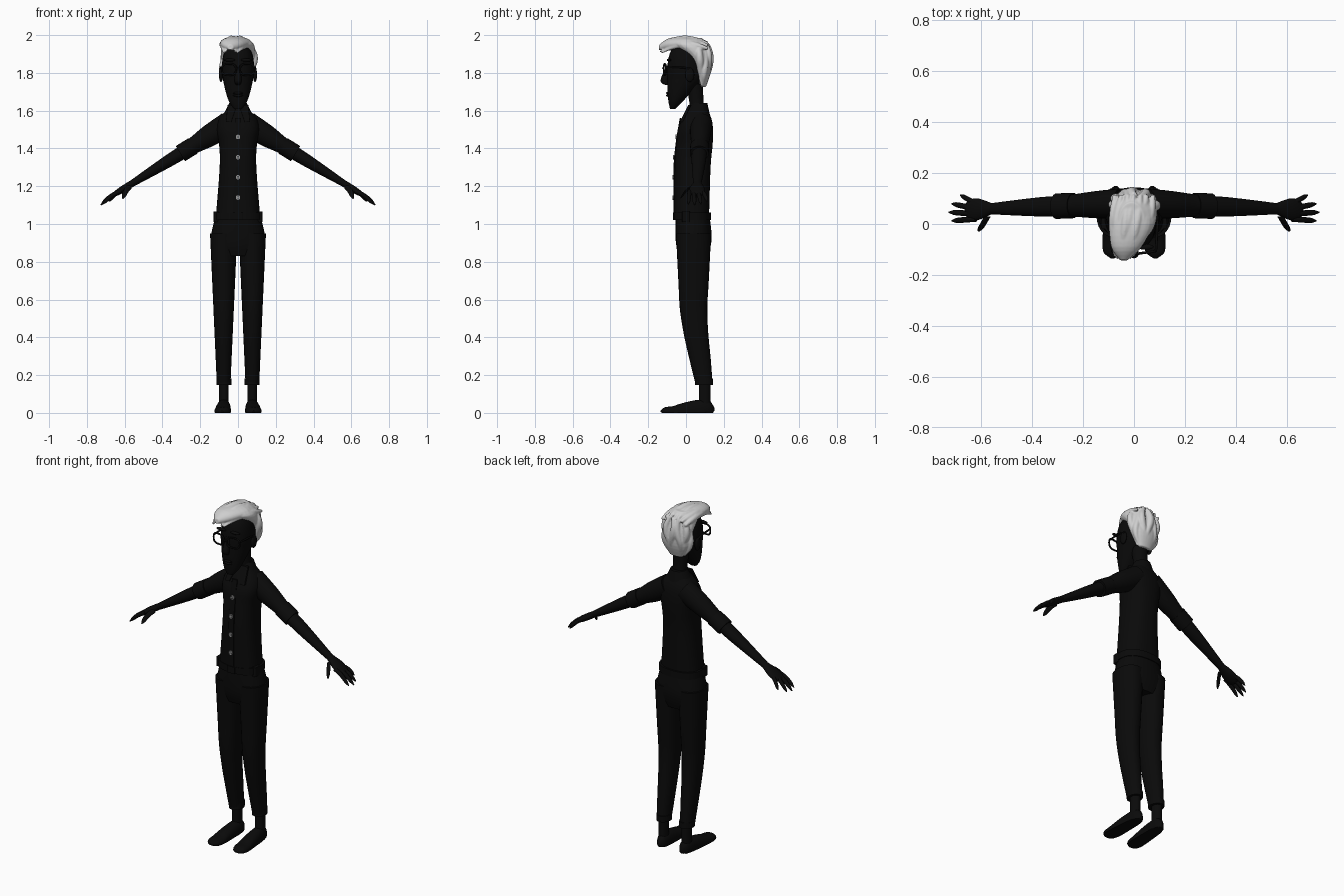
import bpy, bmesh, math
from math import cos, sin, pi
from mathutils import Vector, Matrix

if "Cube" in bpy.data.objects:
    bpy.data.objects.remove(bpy.data.objects["Cube"])

X, Y, Z = Vector((1, 0, 0)), Vector((0, 1, 0)), Vector((0, 0, 1))


def material(name, level):
    mat = bpy.data.materials.new(name)
    mat.use_nodes = True
    colour = (level, level, level, 1)
    mat.diffuse_color = colour
    mat.node_tree.nodes["Principled BSDF"].inputs["Base Color"].default_value = colour
    return mat


BLACK = material("black", .003)
PALE = material("pale grey hair", .62)
GREY = material("button grey", .3)


def signed_power(value, exponent):
    return math.copysign(abs(value) ** exponent, value)


def smooth_path(stations, steps):
    """Pass a smooth curve through stations of (x, y, z, half width, half depth)."""
    rows = [Vector(station) for station in stations]
    rows = [rows[0]] + rows + [rows[-1]]
    path = []
    for before, start, end, after in zip(rows, rows[1:], rows[2:], rows[3:]):
        for step in range(steps):
            t = step / steps
            bend = before * 2 - start * 5 + end * 4 - after
            twist = (start - end) * 3 + after - before
            path.append(start + (end - before + (bend + twist * t) * t) * t / 2)
    return path + [rows[-1]]


def loft(bm, stations, u=X, v=Y, power=2, steps=4, sides=24):
    """Skin rounded cross sections, spanned by u and v, along the stations."""
    rings = []
    for x, y, z, width, depth in smooth_path(stations, steps):
        ring = []
        for side in range(sides):
            angle = 2 * pi * side / sides
            across = u * width * signed_power(cos(angle), 2 / power)
            along = v * depth * signed_power(sin(angle), 2 / power)
            ring.append(bm.verts.new(Vector((x, y, z)) + across + along))
        rings.append(ring)
    for lower, upper in zip(rings, rings[1:]):
        for side in range(sides):
            following = (side + 1) % sides
            bm.faces.new((lower[side], lower[following], upper[following], upper[side]))
    bm.faces.new(rings[0])
    bm.faces.new(rings[-1])


def by_rule(rule, count):
    return [rule(i / count) for i in range(count + 1)]


def link(name, data, mat, mirror):
    ob = bpy.data.objects.new(name, data)
    bpy.context.collection.objects.link(ob)
    data.materials.append(mat)
    if mirror:
        ob.modifiers.new("Mirror", "MIRROR")
    return ob


def finish(name, bm, mat=BLACK, mirror=False):
    bmesh.ops.recalc_face_normals(bm, faces=bm.faces)
    mesh = bpy.data.meshes.new(name)
    bm.to_mesh(mesh)
    bm.free()
    ob = link(name, mesh, mat, mirror)
    bpy.ops.object.select_all(action="DESELECT")
    ob.select_set(True)
    bpy.context.view_layer.objects.active = ob
    bpy.ops.object.shade_smooth_by_angle(angle=pi / 4)
    return ob


def part(name, stations, mirror=False, **options):
    bm = bmesh.new()
    loft(bm, stations, **options)
    return finish(name, bm, mirror=mirror)


def upright(name, rows, **options):
    """Central part from rows of (z, y, half width, half depth)."""
    return part(name, [(0, y, z, width, depth) for z, y, width, depth in rows], **options)


def ball(name, place, size, mirror=True):
    bm = bmesh.new()
    shape = Matrix.Translation(place) @ Matrix.Diagonal((*size, 1))
    bmesh.ops.create_uvsphere(bm, u_segments=20, v_segments=12, radius=1, matrix=shape)
    finish(name, bm, mirror=mirror)


def disc(name, place, radius, depth, mat):
    bm = bmesh.new()
    shape = Matrix.Translation(place) @ Matrix.Rotation(pi / 2, 4, "X")
    bmesh.ops.create_cone(bm, cap_ends=True, segments=16, radius1=radius, radius2=radius, depth=depth, matrix=shape)
    finish(name, bm, mat)


def wire(name, points, cyclic=False, mirror=True):
    curve = bpy.data.curves.new(name, "CURVE")
    curve.dimensions, curve.bevel_depth, curve.bevel_resolution = "3D", .005, 2
    line = curve.splines.new("POLY")
    line.points.add(len(points) - 1)
    for point, place in zip(line.points, points):
        point.co = (*place, 1)
    line.use_cyclic_u = cyclic
    link(name, curve, BLACK, mirror)


# Trousers: the legs taper down and swing back below the knee
def leg(t):
    z = .15 + .8 * t
    return .076, .04 + .16 * max(0, .5 - z), z, .036 + .036 * t, .045 + .048 * t ** .8


upright("trouser_hips", [(.83, .04, .12, .075), (.88, .04, .143, .09), (.94, .04, .143, .096),
                         (1.04, .035, .12, .09)], power=2.4)
part("trouser_leg", by_rule(leg, 6), mirror=True, power=2.2)
part("trouser_cuff", by_rule(lambda t: (.075, .096, .148 + t * .035, .04, .048), 1), mirror=True, steps=1)

# Belt with loops and buckle
upright("belt", by_rule(lambda t: (1.02 + t * .04, .034, .128, .098), 1), power=2.4, steps=1, sides=40)
part("belt_loop", by_rule(lambda t: (.115, 0, 1.01 + t * .055, .014, .02), 1), mirror=True, power=6, steps=1)
upright("belt_buckle", by_rule(lambda t: (1.02 + t * .04, -.064, .026, .006), 1), power=8, steps=1)


# Shoes with flat soles, and ankles
def shoe_section(t):
    ends = (1.02 - abs(2 * t - 1) ** 5) ** .5
    height = .075 - .04 * min(1, t * 1.3) ** 2
    return .072 + .012 * t, .15 - .285 * t, height / 4, (.033 + .014 * t) * ends, height * .75 * ends


shoe = bmesh.new()
loft(shoe, by_rule(shoe_section, 16), v=Z, steps=2, power=2.3)
for vert in shoe.verts:
    vert.co.z = max(vert.co.z, 0)
finish("shoe", shoe, mirror=True)
part("ankle", by_rule(lambda t: (.075, .1, .04 + t * .12, .026, .031), 2), mirror=True)


# Shirt body, placket and collar
def shirt_front(z):
    return max(0, z - 1.3) ** 1.5 / 4 - .062


upright("shirt", [(1.04, .03, .117, .092), (1.3, .035, .097, .095), (1.42, .045, .1, .096), (1.5, .05, .113, .093),
                  (1.56, .058, .098, .076), (1.62, .06, .045, .045)], power=2.5, sides=36)
placket_heights = by_rule(lambda t: 1.06 + t / 2, 6)
upright("button_placket", [(z, shirt_front(z), .017, .004) for z in placket_heights], power=6)
upright("collar_band", [(1.58, .06, .076, .066), (1.64, .068, .046, .045)])
part("collar_point", [(.03, .02, 1.63, .025, .008), (.05, -.025, 1.54, .014, .008)], mirror=True, power=6)

# Buttons with four sewing holes each
for i in range(4):
    z = 1.14 + i * .107
    y = shirt_front(z) - .004
    disc("button", (0, y, z), .012, .01, GREY)
    for side in (-1, 1):
        for level in (-1, 1):
            disc("button_hole", (side * .004, y - .005, z + level * .004), .002, .002, BLACK)

# Arms follow a straight line from shoulder to wrist
SHOULDER, WRIST = Vector((.05, .08, 1.53)), Vector((.56, .06, 1.215))
ACROSS = (WRIST - SHOULDER).cross(Y).normalized()


def arm(name, rows, **options):
    stations = [(*SHOULDER.lerp(WRIST, t), width, depth) for t, width, depth in rows]
    part(name, stations, mirror=True, u=Y, v=ACROSS, **options)


arm("sleeve", [(0, .06, .065), (.2, .053, .058), (.35, .045, .045), (.5, .04, .04)])
arm("sleeve_cuff", [(.37, .05, .047), (.5, .05, .047)], steps=1)
arm("forearm", [(.47, .04, .036), (.65, .037, .032), (1, .022, .018)])
arm("palm", [(1, .022, .018), (1.1, .042, .018), (1.17, .038, .014), (1.2, .02, .008)])


def finger(name, base, tip, u=Y):
    base, tip = Vector(base), Vector(tip)

    def section(t):
        radius = .011 * (1.05 - t ** 6) ** .5
        return (*(base.lerp(tip, t) + Z * .01 * sin(pi * t)), radius, radius)

    part(name, by_rule(section, 6), mirror=True, u=u, v=ACROSS, steps=2, sides=12)


for i, name in enumerate(("index", "middle", "ring", "little")):
    fan = (i - 1) / 2
    spread = fan * fan
    finger(name + "_finger", (.62, .04 + .04 * fan, 1.175), (.727 - .045 * spread, .046 + .067 * fan, 1.1 + .02 * spread))
finger("thumb", (.575, .03, 1.195), (.61, -.03, 1.135), u=X)


# Neck and egg-shaped head with a flat face
def head(t):
    front = -.1 + .015 * (1 - t) ** 6
    back = .16 * min(1, 2 * t) - .055
    crown = 1 - .4 * t ** 8
    width = .087 * min(1, t / .6 + .03) ** .4
    return 1.61 + t / 3, (front + back) / 2, width * crown, (back - front) / 2 * crown


upright("neck", [(1.58, .062, .045, .042), (1.65, .055, .04, .038), (1.74, .045, .045, .045)])
upright("head", by_rule(head, 12), power=2.2, steps=2)
upright("nose", [(1.84, -.09, .01, .012), (1.76, -.114, .019, .021), (1.735, -.1, .01, .008)], sides=16)
for z in (1.68, 1.693):
    ball("lip", (0, -.095, z), (.026, .01, .007), mirror=False)
ball("ear", (.09, .02, 1.79), (.011, .024, .038))
ball("eyebrow", (.045, -.09, 1.868), (.032, .011, .008))


# Glasses
def rim(t):
    c, s = cos(2 * pi * t), sin(2 * pi * t)
    return .048 + .037 * signed_power(c, .7), -.112 + .006 * c, 1.818 + .03 * signed_power(s, .7)


wire("glasses_rim", by_rule(rim, 28)[:-1], cyclic=True)
wire("glasses_temple", by_rule(lambda t: (.086 + t * .008, -.106 + t * .14, 1.83 - .02 * t ** 6), 6))
wire("glasses_bridge", by_rule(lambda t: (.024 * t - .012, -.118 - .004 * sin(pi * t), 1.825), 4), mirror=False)

# Hair: a cap and forward-swept quiff fused with wavy locks
hair = bmesh.new()
loft(hair, [(0, .09, 1.725, .04, .015), (0, .09, 1.8, .08, .04), (0, .07, 1.88, .09, .06),
            (0, .02, 1.95, .085, .09), (-.01, .015, 1.985, .05, .07)])
loft(hair, [(0, .08, 1.945, .06, .035), (-.01, 0, 1.957, .083, .036), (-.03, -.09, 1.95, .06, .033),
            (-.04, -.142, 1.935, .015, .014)], v=Z)
for i in range(7):
    lean = i / 3 - 1
    arch = .03 * (1 - lean * lean)
    flip = (-1) ** i

    def top_lock(t):
        size = .02 * sin(pi * (.13 + .8 * t))
        x = lean * (.075 - .04 * t * t) - .04 * t + .006 * flip * sin(pi * t)
        y = .115 - (.245 + arch / 2) * t
        return x, y, 1.93 + arch + .02 * sin(pi * t) - .03 * t ** 4 + .006 * flip * t, size, size

    def back_lock(t):
        size = .02 * sin(pi * (.2 + .73 * t))
        reach = .08 * sin(pi * (.25 + .55 * t))
        turn = pi / 2 * lean * .94
        x = reach * sin(turn) + .01 * flip * sin(2 * pi * t)
        y = .06 + .02 * t + reach * cos(turn) * (.95 - .55 * t)
        return x, y, 1.955 - .225 * t, size, size

    loft(hair, by_rule(top_lock, 5), v=Z, sides=12)
    loft(hair, by_rule(back_lock, 5), sides=12)
hair_object = finish("hair", hair, PALE)
remesh = hair_object.modifiers.new("Fuse", "REMESH")
remesh.mode, remesh.voxel_size, remesh.use_smooth_shade = "VOXEL", .004, True
soften = hair_object.modifiers.new("Soften", "SMOOTH")
soften.factor, soften.iterations = .5, 3
